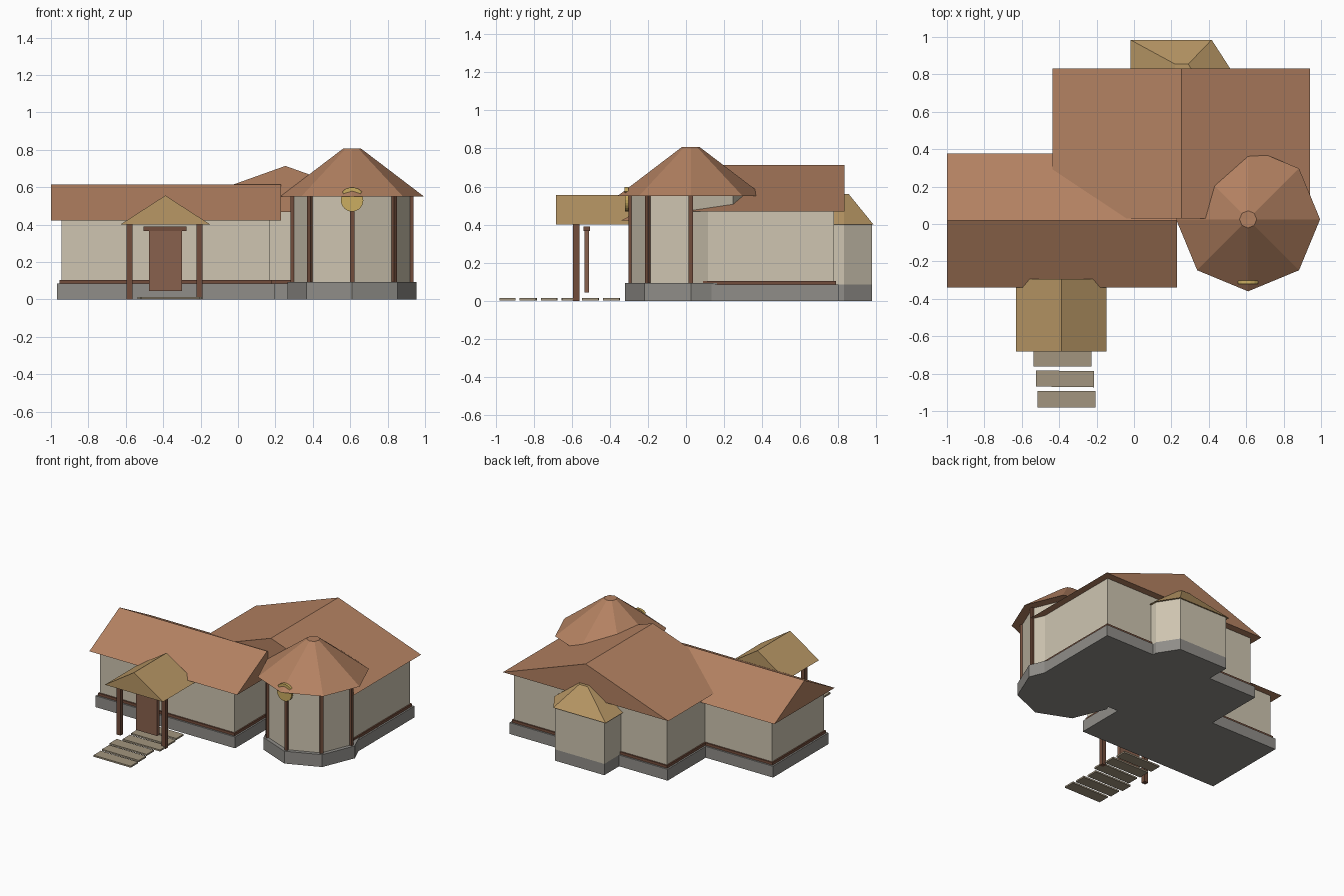
import bpy
import math
import random

if "Cube" in bpy.data.objects:
    bpy.data.objects.remove(bpy.data.objects["Cube"])

random.seed(4)


def mat(name, r, g, b):
    m = bpy.data.materials.new(name)
    m.diffuse_color = (r, g, b, 1)
    m.use_nodes = True
    m.node_tree.nodes["Principled BSDF"].inputs["Base Color"].default_value = m.diffuse_color
    return m


ROOF = mat("roof_clay", .45, .22, .12)
TAN = mat("roof_tan", .48, .31, .13)
WALL = mat("plaster", .62, .56, .44)
STONE = mat("stone", .28, .27, .25)
WOOD = mat("dark_wood", .17, .075, .045)
DOOR = mat("door_wood", .25, .12, .075)
SLAB = mat("paving", .36, .30, .21)
GOLD = mat("brass", .60, .42, .12)


def mesh(name, verts, faces, material):
    me = bpy.data.meshes.new(name)
    me.from_pydata(verts, [], faces)
    ob = bpy.data.objects.new(name, me)
    me.materials.append(material)
    bpy.context.collection.objects.link(ob)
    return ob


def loft(name, low, high, z0, z1, material):
    """Closed solid between two outlines with the same point count."""
    n = len(low)
    verts = [(x, y, z0) for x, y in low] + [(x, y, z1) for x, y in high]
    faces = [(i, (i + 1) % n, n + (i + 1) % n, n + i) for i in range(n)]
    faces += [tuple(reversed(range(n))), tuple(range(n, 2 * n))]
    return mesh(name, verts, faces, material)


def box(name, x0, x1, y0, y1, z0, z1, material):
    p = [(x0, y0), (x1, y0), (x1, y1), (x0, y1)]
    return loft(name, p, p, z0, z1, material)


def gable(name, x0, x1, y0, y1, z0, z1, axis, material):
    """Solid gable roof with the ridge along the given axis."""
    low = [(x0, y0), (x1, y0), (x1, y1), (x0, y1)]
    xm, ym = (x0 + x1) / 2, (y0 + y1) / 2
    ridge = [(x0, ym), (x1, ym)] if axis == 'x' else [(xm, y0), (xm, y1)]
    verts = [(x, y, z0) for x, y in low] + [(x, y, z1) for x, y in ridge]
    if axis == 'x':
        faces = [(3, 2, 1, 0), (0, 1, 5, 4), (2, 3, 4, 5), (1, 2, 5), (3, 0, 4)]
    else:
        faces = [(3, 2, 1, 0), (1, 2, 5, 4), (3, 0, 4, 5), (0, 1, 4), (2, 3, 5)]
    return mesh(name, verts, faces, material)


def octagon(r, cx=.61, cy=.025):
    return [(cx + r * math.cos(i * math.pi / 4), cy + r * math.sin(i * math.pi / 4))
            for i in range(8)]


def scaled(pts, s, cx, cy):
    return [(cx + (x - cx) * s, cy + (y - cy) * s) for x, y in pts]


def block(name, x0, x1, y0, y1, wall_top):
    """Walls with a projecting stone base and a thin wooden band."""
    b, t = .022, .01
    box(name + "_base", x0 - b, x1 + b, y0 - b, y1 + b, 0, .085, STONE)
    box(name + "_band", x0 - t, x1 + t, y0 - t, y1 + t, .085, .105, WOOD)
    box(name + "_walls", x0, x1, y0, y1, .105, wall_top, WALL)


# Wing and main hall
block("wing", -.945, .172, -.29, .325, .43)
gable("wing_roof", -1, .23, -.34, .377, .422, .615, 'x', ROOF)
block("hall", -.385, .888, .08, .778, .475)
gable("hall_roof", -.435, .942, .03, .832, .468, .714, 'y', ROOF)

# Eight-sided turret with corner posts
loft("turret_base", octagon(.345), octagon(.345), 0, .093, STONE)
loft("turret_walls", octagon(.315), octagon(.315), .093, .552, WALL)
loft("turret_roof", octagon(.385), octagon(.046), .55, .808, ROOF)
for i, (x, y) in enumerate(octagon(.316)):
    if i in (0, 4, 5, 6, 7):
        post = box(f"turret_post_{i}", -.012, .012, -.012, .012, .093, .552, WOOD)
        post.location = (x, y, 0)
        post.rotation_euler.z = i * math.pi / 4

# Rear bay with its cut-off hip roof
eave = [(-.02, .7), (.515, .7), (.515, .83), (.415, .985), (-.02, .985)]
bay = scaled(eave, .94, .266, .83)
loft("bay_base", bay, bay, 0, .085, STONE)
loft("bay_walls", bay, bay, .085, .402, WALL)
loft("bay_roof", eave, scaled(eave, .16, .266, .83), .4, .56, TAN)

# Porch: roof, posts, door and lintel
gable("porch_roof", -.63, -.147, -.683, -.293, .4, .556, 'y', TAN)
for side, x in (("left", -.58), ("right", -.205)):
    box(f"porch_post_{side}", x - .016, x + .016, -.592, -.56, 0, .402, WOOD)
box("door", -.476, -.3, -.534, -.508, .045, .37, DOOR)
box("door_lintel", -.505, -.275, -.539, -.504, .366, .39, WOOD)

# Paving slabs, each slightly shifted and turned
for i in range(6):
    slab = box(f"paving_slab_{i + 1}", -.155, .155, -.043, .043, .002, .014, SLAB)
    slab.location = (-.365 + random.uniform(-.02, .02), -.937 + i * .109, 0)
    slab.rotation_euler.z = math.radians(random.uniform(-1, 1))
    if i == 0:
        slab.location.x, slab.rotation_euler.z = -.362, 0

# Round brass emblem under the turret eave, with a small hood
bpy.ops.mesh.primitive_cylinder_add(vertices=24, radius=.06, depth=.018,
                                    location=(.61, -.312, .53),
                                    rotation=(math.pi / 2, 0, 0))
disc = bpy.context.object
disc.name = "turret_disc"
disc.data.materials.append(GOLD)
arc = [math.radians(a) for a in range(40, 141, 20)]
pts = [(r * math.cos(a), r * math.sin(a)) for r, seq in ((.07, arc), (.06, arc[::-1])) for a in
       seq]
hood = loft("disc_hood", pts, pts, -.01, .01, GOLD)
hood.location = (.61, -.312, .53)
hood.rotation_euler.x = math.pi / 2
